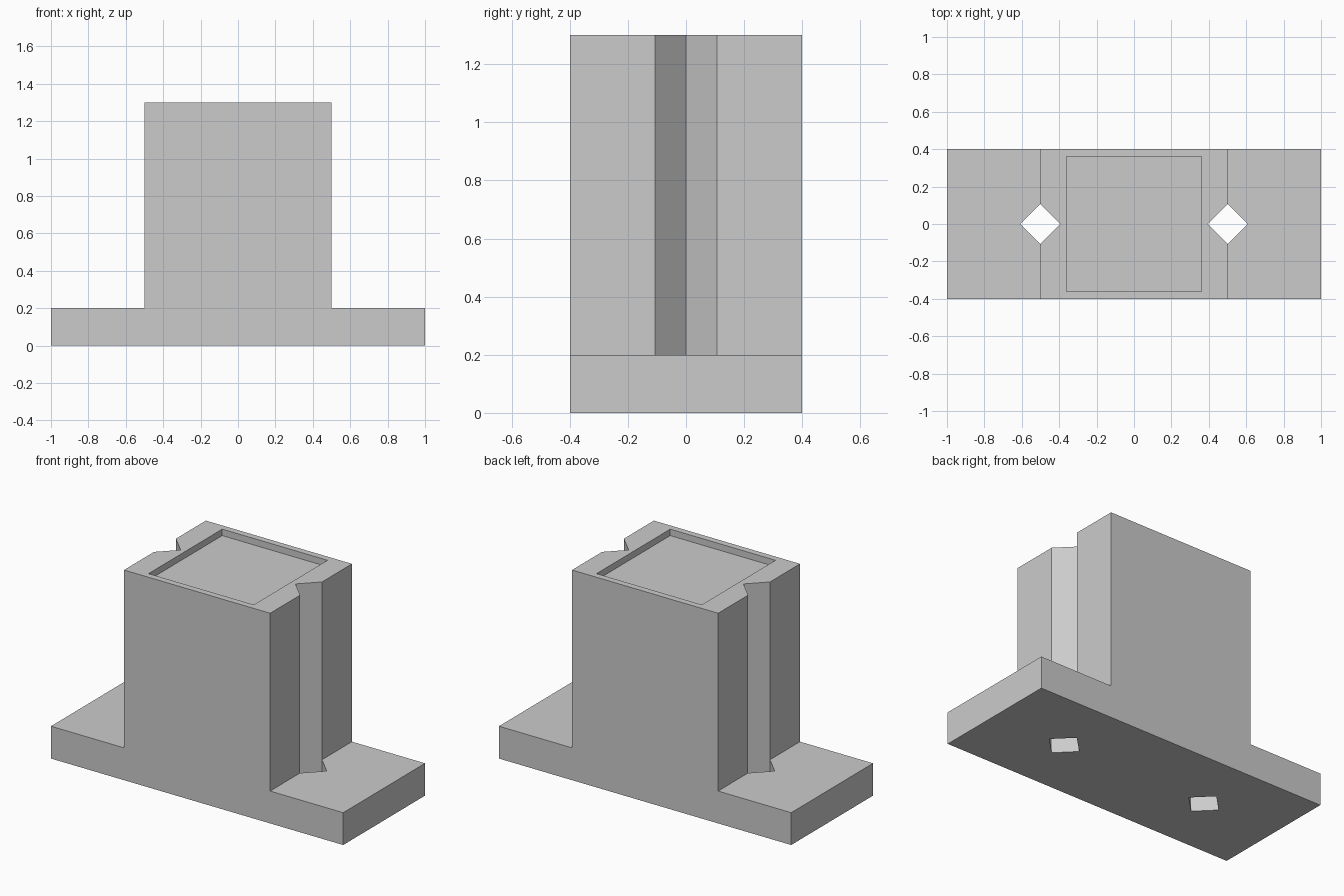
import bpy
import bmesh
import math

cube = bpy.data.objects.get("Cube")
if cube:
    bpy.data.objects.remove(cube, do_unlink=True)

# Single grey material
grey = bpy.data.materials.new("plain_grey")
grey.use_nodes = True
colour = (0.6, 0.6, 0.6, 1)
grey.diffuse_color = colour
grey.node_tree.nodes["Principled BSDF"].inputs["Base Color"].default_value = colour


def make_object(name, bm):
    bmesh.ops.recalc_face_normals(bm, faces=bm.faces)
    mesh = bpy.data.meshes.new(name)
    bm.to_mesh(mesh)
    bm.free()
    mesh.materials.append(grey)
    obj = bpy.data.objects.new(name, mesh)
    bpy.context.collection.objects.link(obj)
    return obj


def prism(name, outline, vector):
    """Extrude a closed outline of 3D points along a vector."""
    bm = bmesh.new()
    face = bm.faces.new([bm.verts.new(p) for p in outline])
    result = bmesh.ops.extrude_face_region(bm, geom=[face])
    moved = [v for v in result["geom"] if isinstance(v, bmesh.types.BMVert)]
    bmesh.ops.translate(bm, verts=moved, vec=vector)
    if face.is_valid and any(len(e.link_faces) > 2 for e in face.edges):
        bm.faces.remove(face)
    return make_object(name, bm)


# Wide foot and upright block as one stepped profile
half = [(1, 0), (1, 0.2), (0.5, 0.2), (0.5, 1.3)]
profile = half + [(-x, z) for x, z in reversed(half)]
body = prism("flanged_block", [(x, -0.4, z) for x, z in profile], (0, 0.8, 0))

# Square diamond holes through the foot, leaving grooves up both sides
radius = 0.107
cutters = []
for side, x in (("left", 0.5), ("right", -0.5)):
    corners = [(x + radius * math.cos(a), radius * math.sin(a), -0.1)
               for a in (i * math.pi / 2 for i in range(4))]
    cutters.append(prism(side + "_hole_cutter", corners, (0, 0, 1.6)))

# Shallow square recess in the top
s = 0.36
recess = [(-s, -s, 1.26), (s, -s, 1.26), (s, s, 1.26), (-s, s, 1.26)]
cutters.append(prism("top_recess_cutter", recess, (0, 0, 0.2)))

for cutter in cutters:
    cutter.hide_render = True
    cutter.hide_viewport = True
    cutter.display_type = 'WIRE'
    cut = body.modifiers.new(cutter.name, 'BOOLEAN')
    cut.operation = 'DIFFERENCE'
    cut.solver = 'EXACT'
    cut.object = cutter
